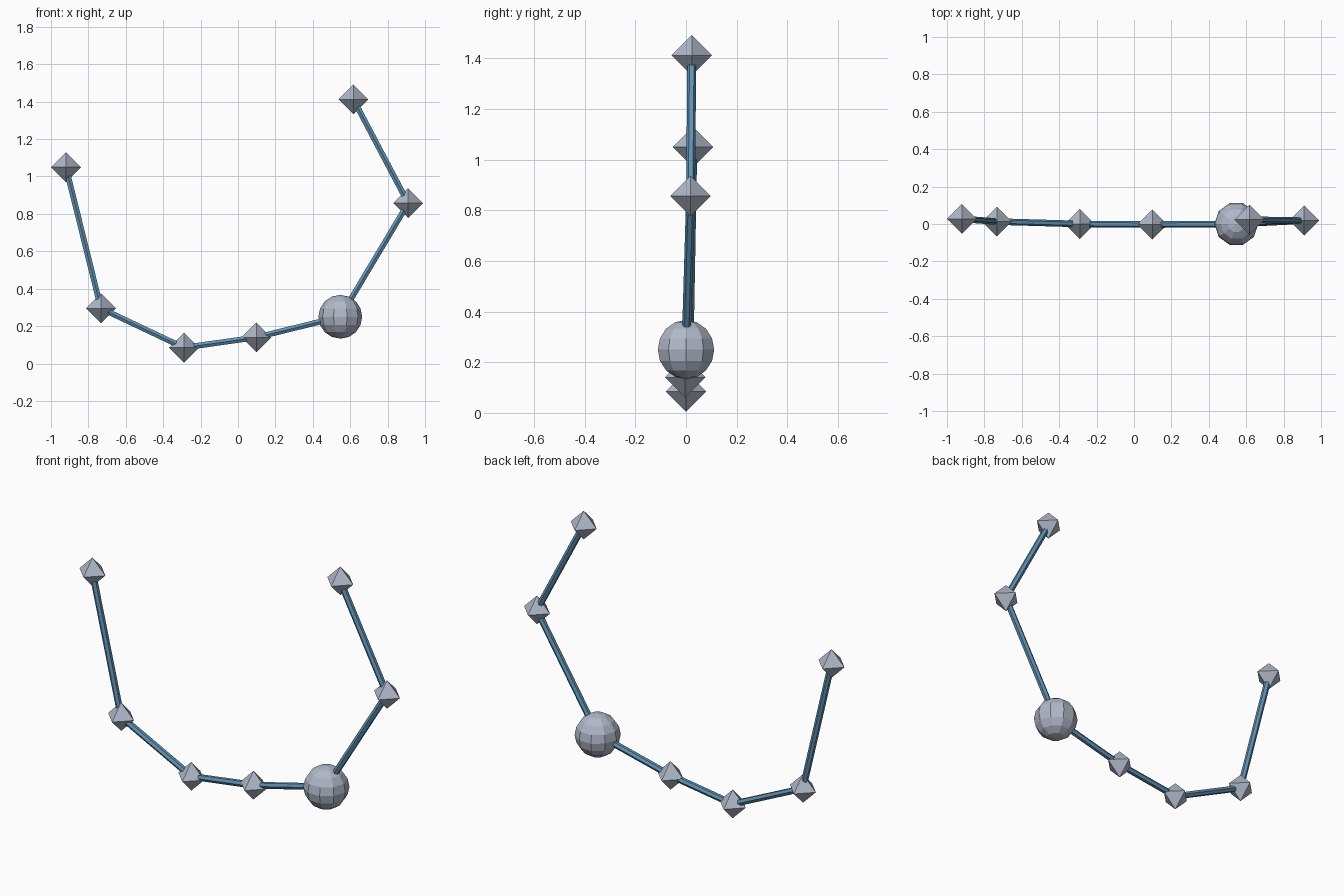
import bpy
import math
from mathutils import Vector, Matrix

if "Cube" in bpy.data.objects:
    bpy.data.objects.remove(bpy.data.objects["Cube"])


def material(name, rgb):
    m = bpy.data.materials.new(name)
    m.diffuse_color = (*rgb, 1)
    m.use_nodes = True
    m.node_tree.nodes["Principled BSDF"].inputs["Base Color"].default_value = m.diffuse_color
    return m


grey = material("pale_grey", (0.434, 0.479, 0.578))
blue = material("steel_blue", (0.12, 0.29, 0.46))

# Chain of joints from the left tip to the right tip
points = [Vector(p) for p in (
    (-0.92, 0.027, 1.05), (-0.733, 0.013, 0.295), (-0.289, 0.0, 0.085),
    (0.098, -0.003, 0.14), (0.547, 0.0, 0.25), (0.91, 0.018, 0.857),
    (0.617, 0.023, 1.412))]
BALL = 4


def finish(name, mat):
    ob = bpy.context.object
    ob.name = name
    ob.data.materials.append(mat)
    return ob


def octahedron(name, centre, r):
    # Two cones' worth of faces around a square belt
    verts = [(r, 0, 0), (0, r, 0), (-r, 0, 0), (0, -r, 0), (0, 0, r), (0, 0, -r)]
    faces = []
    for i in range(4):
        j = (i + 1) % 4
        faces += [(i, j, 4), (j, i, 5)]
    me = bpy.data.meshes.new(name)
    me.from_pydata(verts, [], faces)
    me.materials.append(grey)
    ob = bpy.data.objects.new(name, me)
    ob.location = centre
    bpy.context.collection.objects.link(ob)


def rod(name, a, b, r):
    # Six-sided rod with one edge line facing the front
    axis = (b - a).normalized()
    front = Vector((0, -1, 0))
    front = (front - axis * front.dot(axis)).normalized()
    side = axis.cross(front)
    bpy.ops.mesh.primitive_cylinder_add(vertices=6, radius=r, depth=(b - a).length)
    ob = finish(name, blue)
    # The cylinder's first vertex lies on local y
    rot = Matrix((-side, front, axis)).transposed().to_4x4()
    ob.matrix_world = Matrix.Translation((a + b) / 2) @ rot


# Joints
for i, p in enumerate(points):
    if i == BALL:
        bpy.ops.mesh.primitive_uv_sphere_add(
            segments=10, ring_count=8, radius=0.117, location=p)
        ob = finish("large_ball", grey)
        # Put a corner of the belt on the x axis
        x_far = max(ob.data.vertices, key=lambda v: round(math.hypot(v.co.x, v.co.y), 4))
        ob.data.transform(Matrix.Rotation(-math.atan2(x_far.co.y, x_far.co.x), 4, 'Z'))
    else:
        octahedron(f"joint_{i}", p, 0.08)

# Rods between neighbouring joints
for i in range(len(points) - 1):
    rod(f"rod_{i}", points[i], points[i + 1], 0.0175)
